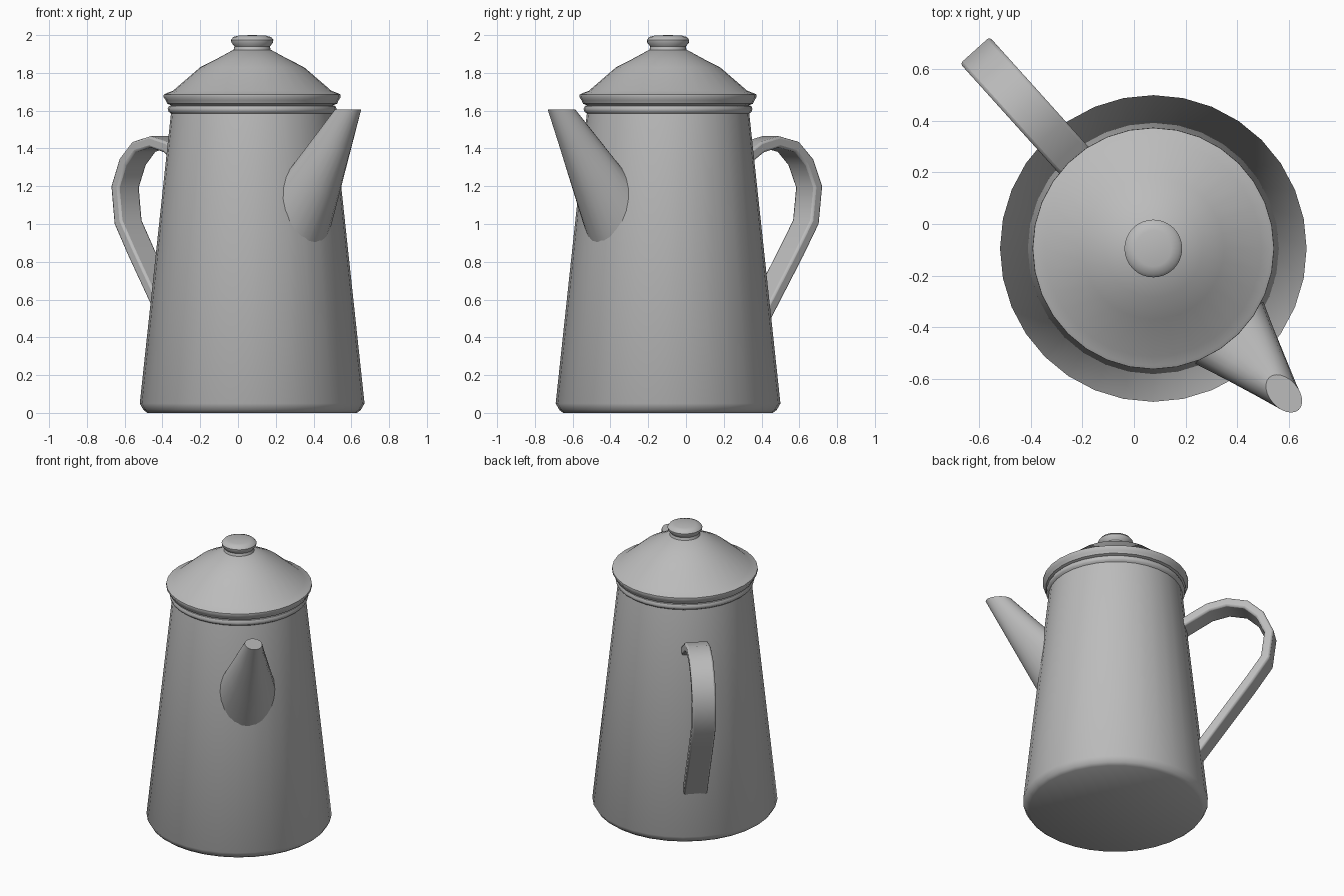
import bpy, bmesh, math
from mathutils import Vector, Matrix

cube = bpy.data.objects.get("Cube")
if cube:
    bpy.data.objects.remove(cube, do_unlink=True)

AXIS = Vector((0.075, -0.095, 0))
SPOUT_ANGLE = math.radians(-48)

grey = bpy.data.materials.new("grey enamel")
grey.use_nodes = True
COLOUR = (0.5, 0.5, 0.5, 1)
grey.diffuse_color = COLOUR
grey.node_tree.nodes["Principled BSDF"].inputs["Base Color"].default_value = COLOUR


def finish(name, bm, turn=0.0, angle=40):
    """Turn a bmesh into a placed, shaded object."""
    bmesh.ops.remove_doubles(bm, verts=bm.verts, dist=1e-5)
    bmesh.ops.recalc_face_normals(bm, faces=bm.faces)
    bm.transform(Matrix.Translation(AXIS) @ Matrix.Rotation(turn, 4, "Z"))
    mesh = bpy.data.meshes.new(name)
    bm.to_mesh(mesh)
    bm.free()
    mesh.materials.append(grey)
    obj = bpy.data.objects.new(name, mesh)
    bpy.context.collection.objects.link(obj)
    bpy.ops.object.select_all(action="DESELECT")
    obj.select_set(True)
    bpy.context.view_layer.objects.active = obj
    bpy.ops.object.shade_smooth_by_angle(angle=math.radians(angle))
    return obj


def lathe(name, profile, steps=32):
    """Revolve (radius, height) points about the pot's axis."""
    bm = bmesh.new()
    verts = [bm.verts.new((r, 0, z)) for r, z in profile]
    edges = [bm.edges.new(pair) for pair in zip(verts, verts[1:])]
    bmesh.ops.spin(bm, geom=verts + edges, cent=(0, 0, 0), axis=(0, 0, 1),
                   angle=math.tau, steps=steps, use_duplicate=False)
    return finish(name, bm)


# Tapered body with a rolled lip
lathe("body", [(0, 0), (0.555, 0), (0.575, 0.015), (0.595, 0.05), (0.43, 1.585),
               (0.443, 1.595), (0.447, 1.61), (0.44, 1.625), (0.42, 1.63), (0, 1.63)])

# Lid with a flared rim
lathe("lid", [(0, 1.625), (0.42, 1.625), (0.45, 1.637), (0.458, 1.655), (0.469, 1.672),
              (0.468, 1.685), (0.455, 1.692), (0.42, 1.705), (0.275, 1.83),
              (0.19, 1.873), (0.1, 1.922), (0, 1.925)])

# Knob
lathe("lid_knob", [(0, 1.91), (0.1, 1.915), (0.094, 1.94), (0.11, 1.96), (0.112, 1.975),
                   (0.1, 1.99), (0.07, 1.998), (0, 2.0)])


def body_radius(z):
    return 0.595 - 0.165 * (z - 0.05) / 1.535


# Spout: oval seated on the curved body, lofted to a small level mouth
bm = bmesh.new()
SIDES = 24
rings = []
for t in (-0.08, 0.35, 0.7, 1):
    ring = []
    for i in range(SIDES):
        a = math.tau * i / SIDES
        w, h = 0.177 * math.sin(a), 1.135 - 0.228 * math.cos(a)
        base = Vector((math.sqrt(body_radius(h) ** 2 - w * w), w, h))
        mouth = Vector((0.758 + 0.085 * math.cos(a), 0.056 * math.sin(a), 1.605))
        ring.append(bm.verts.new(base.lerp(mouth, t)))
    rings.append(ring)
for low, high in zip(rings, rings[1:]):
    for i in range(SIDES):
        j = (i + 1) % SIDES
        bm.faces.new((low[i], low[j], high[j], high[i]))
bm.faces.new(rings[-1])
finish("spout", bm, SPOUT_ANGLE)

# Handle: flat strap following its outer edge, thickened inwards
path = [(0.42, 1.325), (0.5, 1.375), (0.6, 1.435), (0.73, 1.465), (0.87, 1.435), (0.97, 1.345),
        (1.035, 1.2), (1.01, 1.0), (0.9, 0.83), (0.54, 0.31)]
HALF_WIDTH, THICKNESS = 0.077, 0.06
bm = bmesh.new()
sections = []
for k, point in enumerate(path):
    before = Vector(path[max(k - 1, 0)])
    after = Vector(path[min(k + 1, len(path) - 1)])
    along = (after - before).normalized()
    outer = Vector(point)
    inner = outer + Vector((along.y, -along.x)) * THICKNESS
    sections.append([bm.verts.new((p.x, side * HALF_WIDTH, p.y))
                     for p, side in ((outer, -1), (outer, 1), (inner, 1), (inner, -1))])
for one, two in zip(sections, sections[1:]):
    for i in range(4):
        j = (i + 1) % 4
        bm.faces.new((one[i], one[j], two[j], two[i]))
bm.faces.new(sections[0])
bm.faces.new(sections[-1])
handle = finish("handle", bm, SPOUT_ANGLE + math.pi, 50)
bevel = handle.modifiers.new("soft_edges", "BEVEL")
bevel.width = 0.012
bevel.segments = 2
bevel.limit_method = "ANGLE"
bevel.angle_limit = math.radians(60)
